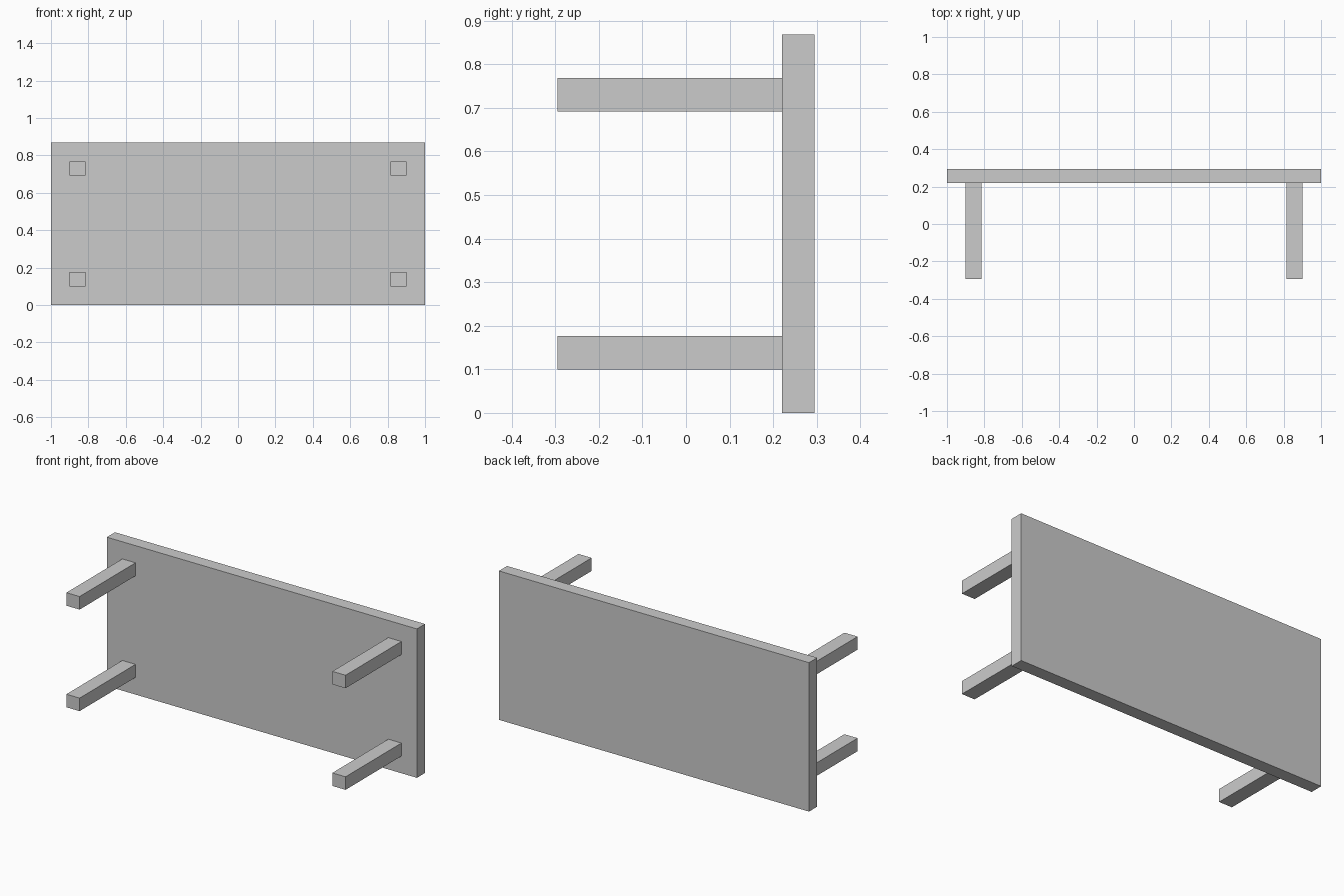
import bpy

if "Cube" in bpy.data.objects:
    bpy.data.objects.remove(bpy.data.objects["Cube"])


def box(name, lo, hi):
    """Axis-aligned box between two corners."""
    size = [b - a for a, b in zip(lo, hi)]
    centre = [(a + b) / 2 for a, b in zip(lo, hi)]
    bpy.ops.mesh.primitive_cube_add(size=1, location=centre)
    obj = bpy.context.object
    obj.name = name
    obj.scale = size
    bpy.ops.object.transform_apply(location=False, rotation=False, scale=True)
    return obj


HEIGHT = 0.868
DEPTH = 0.295       # half depth of the whole model
BOARD_Y = 0.22      # underside of the table top
LEG_W, LEG_H = 0.085, 0.076
INSET = 0.1

# Table top, standing on its long edge
box("table_top", (-1, BOARD_Y, 0), (1, DEPTH, HEIGHT))

# Four legs pointing to the front
for side, x in (("left", -1 + INSET), ("right", 1 - INSET - LEG_W)):
    for level, z in (("lower", INSET), ("upper", HEIGHT - INSET - LEG_H)):
        box(f"{level}_{side}_leg", (x, -DEPTH, z), (x + LEG_W, BOARD_Y, z + LEG_H))
